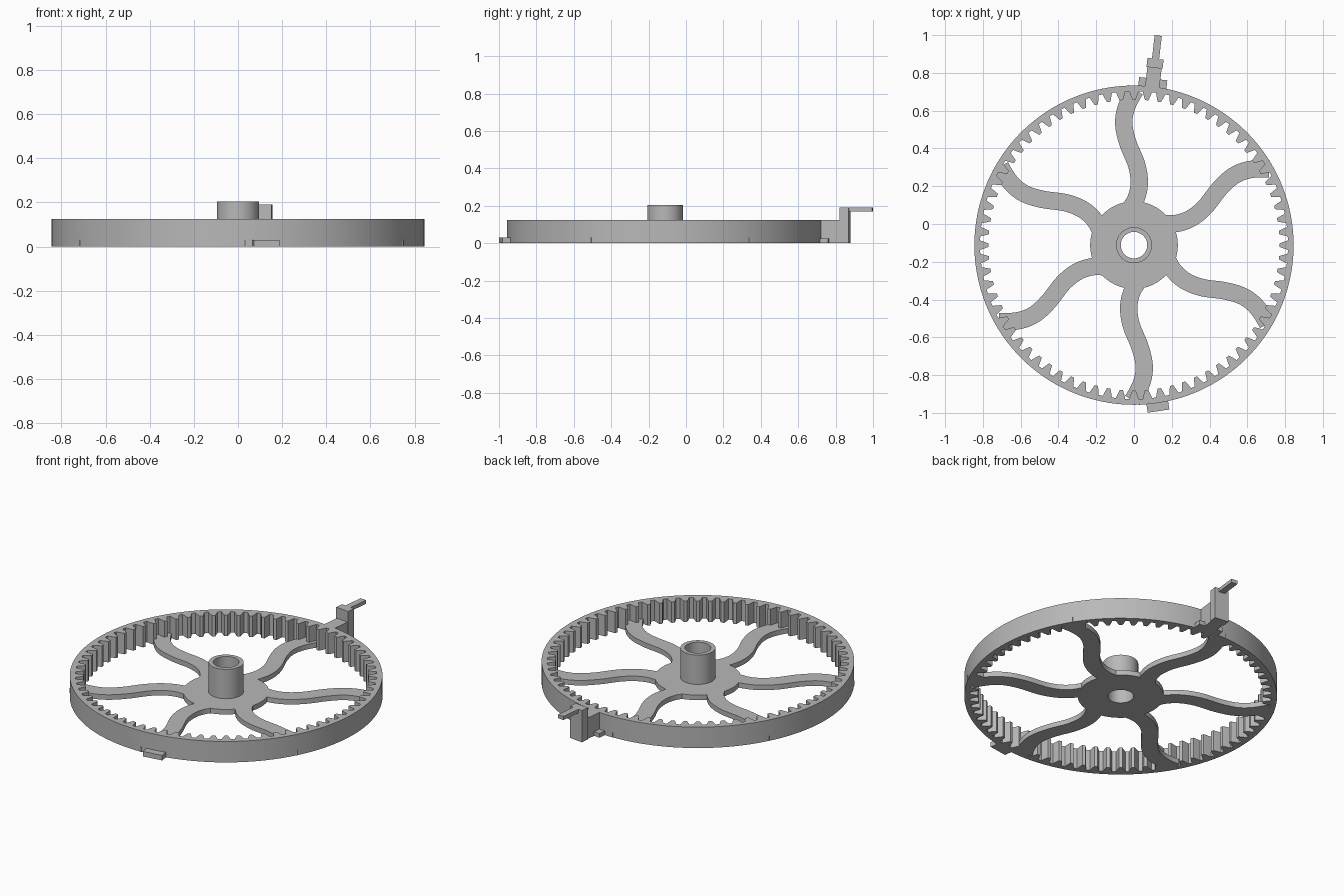
import bpy, bmesh, math
from mathutils import Matrix, Vector

default = bpy.data.objects.get("Cube")
if default:
    bpy.data.objects.remove(default)

CENTRE_Y = -0.112
RING_R, RING_H, PLATE_H = 0.845, 0.125, 0.03
TEETH = 72

grey = bpy.data.materials.new("plain grey")
grey.use_nodes = True
grey.diffuse_color = (0.48, 0.48, 0.48, 1)
grey.node_tree.nodes["Principled BSDF"].inputs["Base Color"].default_value = grey.diffuse_color


def finish(name, bm, angle=0.0):
    """Turn a bmesh into an object, spun about the wheel centre."""
    bmesh.ops.recalc_face_normals(bm, faces=bm.faces)
    mesh = bpy.data.meshes.new(name)
    bm.to_mesh(mesh)
    bm.free()
    mesh.transform(Matrix.Translation((0, CENTRE_Y, 0)) @ Matrix.Rotation(angle, 4, 'Z'))
    mesh.materials.append(grey)
    obj = bpy.data.objects.new(name, mesh)
    bpy.context.collection.objects.link(obj)
    bpy.ops.object.select_all(action='DESELECT')
    obj.select_set(True)
    bpy.context.view_layer.objects.active = obj
    bpy.ops.object.shade_smooth_by_angle(angle=math.radians(25))
    return obj


def band(name, side_a, side_b, z0, z1, closed, angle=0.0):
    """Solid strip between two matching outlines."""
    bm = bmesh.new()
    rows = [[bm.verts.new((p[0], p[1], z)) for p in side]
            for side, z in ((side_a, z0), (side_b, z0), (side_b, z1), (side_a, z1))]
    n = len(side_a)
    for i in range(n if closed else n - 1):
        j = (i + 1) % n
        for k in range(4):
            a, b = rows[k], rows[(k + 1) % 4]
            bm.faces.new((a[i], a[j], b[j], b[i]))
    if not closed:
        bm.faces.new([r[0] for r in rows])
        bm.faces.new([r[-1] for r in rows])
    return finish(name, bm, angle)


def polar(r, a):
    return (r * math.cos(a), r * math.sin(a))


def tube(name, r_in, r_out, z0, z1, n=96):
    turn = [2 * math.pi * i / n for i in range(n)]
    band(name, [polar(r_in, a) for a in turn], [polar(r_out, a) for a in turn], z0, z1, True)


def block(name, half_width, r0, r1, z0, z1, angle):
    """Box reaching outward along the wheel's radius."""
    bm = bmesh.new()
    bmesh.ops.create_cube(bm, size=1)
    for v in bm.verts:
        v.co = (v.co.x * 2 * half_width, (r0 + r1) / 2 + v.co.y * (r1 - r0),
                (z0 + z1) / 2 + v.co.z * (z1 - z0))
    finish(name, bm, angle)


# Rim with inward teeth
tooth = [(-0.35, 0.815), (-0.24, 0.79), (-0.13, 0.77), (0.13, 0.77), (0.24, 0.79), (0.35, 0.815)]
pitch = 2 * math.pi / TEETH
steps = [((i + f) * pitch, r) for i in range(TEETH) for f, r in tooth]
band("toothed_rim", [polar(r, a) for a, r in steps],
     [polar(RING_R, a) for a, r in steps], 0, RING_H, True)

# Hub plate and bearing tube
tube("hub_plate", 0.09, 0.232, 0, PLATE_H)
tube("hub_tube", 0.07, 0.095, 0, 0.205)

# Six S-shaped spokes
path = [Vector(p) for p in ((-0.06, 0.12), (-0.025, 0.185), (0.012, 0.25), (0.028, 0.33),
                            (0.014, 0.425), (-0.032, 0.54), (-0.054, 0.64),
                            (-0.04, 0.73), (0.008, 0.822), (0.06, 0.88))]
line = []
for p0, p1, p2, p3 in zip(path, path[1:], path[2:], path[3:]):
    for s in range(6):
        t = s / 6
        line.append(0.5 * (2 * p1 + (p2 - p0) * t + (2 * p0 - 5 * p1 + 4 * p2 - p3) * t * t
                           + (3 * p1 - p0 - 3 * p2 + p3) * t ** 3))
line.append(path[-2])
left, right = [], []
for i, p in enumerate(line):
    d = (line[min(i + 1, len(line) - 1)] - line[max(i - 1, 0)]).normalized()
    side = Vector((-d.y, d.x)) * 0.046
    left.append(p + side)
    right.append(p - side)
for i in range(6):
    band(f"spoke_{i + 1}", left, right, 0, PLATE_H, False, i * math.pi / 3)

# Pointer bracket at the back
tilt = -math.radians(6.6)
block("bracket_base", 0.038, 0.825, 0.95, 0, RING_H, tilt)
block("bracket_post", 0.043, 0.945, 0.993, 0, 0.19, tilt)
block("pointer_tip", 0.019, 0.985, 1.117, 0.168, 0.19, tilt)
block("bracket_foot", 0.075, 0.835, 0.887, 0, 0.025, tilt)

# Small tab at the front
block("front_tab", 0.058, 0.835, 0.888, 0, PLATE_H, math.pi + math.radians(8.4))
